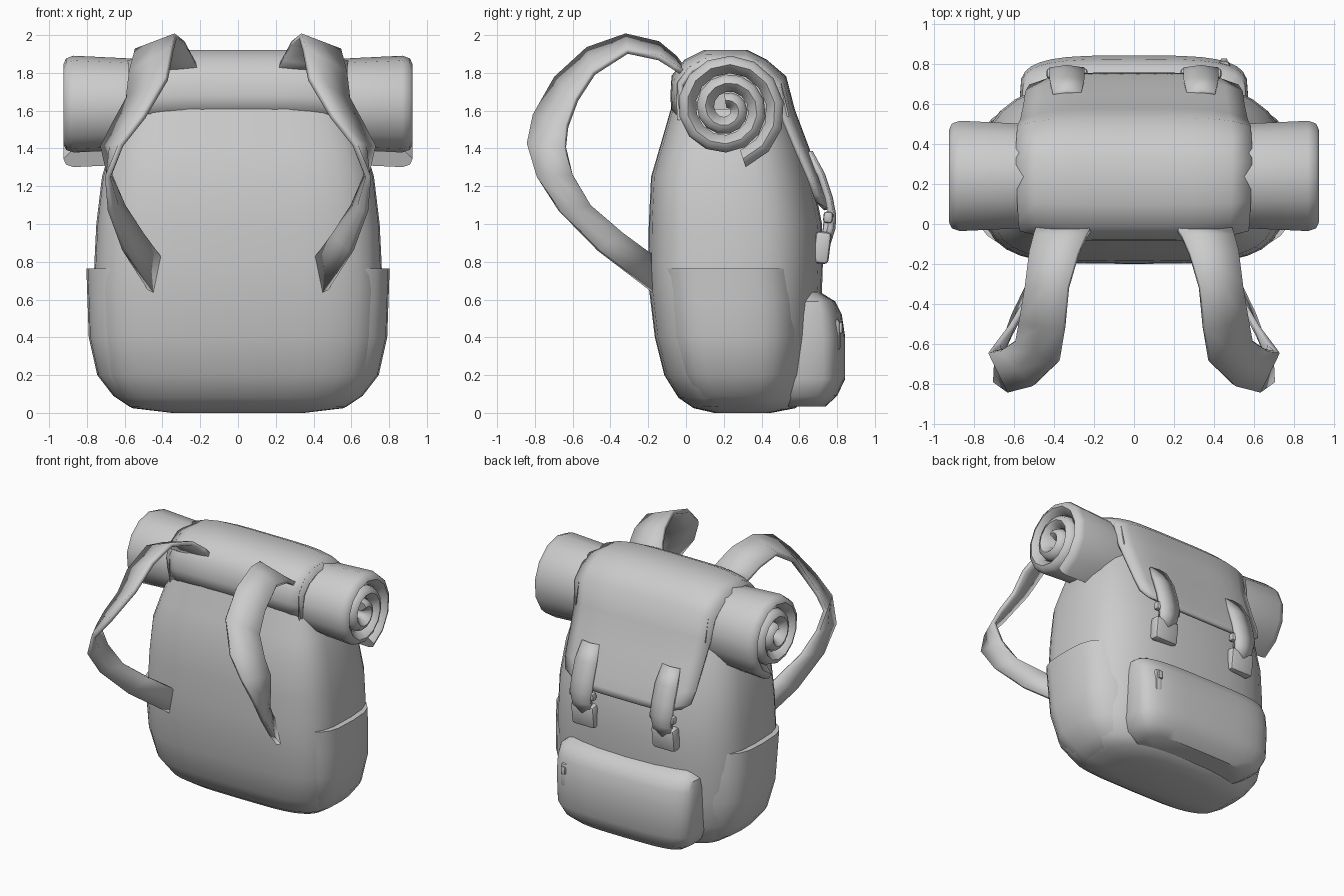
import bpy, bmesh, math
from mathutils import Vector

if "Cube" in bpy.data.objects:
    bpy.data.objects.remove(bpy.data.objects["Cube"])

canvas = bpy.data.materials.new("grey_canvas")
canvas.diffuse_color = (0.6, 0.6, 0.6, 1)
canvas.use_nodes = True
canvas.node_tree.nodes["Principled BSDF"].inputs["Base Color"].default_value = canvas.diffuse_color


def finish(name, bm, angle=40):
    bmesh.ops.recalc_face_normals(bm, faces=bm.faces[:])
    me = bpy.data.meshes.new(name)
    bm.to_mesh(me)
    bm.free()
    ob = bpy.data.objects.new(name, me)
    bpy.context.collection.objects.link(ob)
    me.materials.append(canvas)
    bpy.ops.object.select_all(action='DESELECT')
    ob.select_set(True)
    bpy.context.view_layer.objects.active = ob
    bpy.ops.object.shade_smooth_by_angle(angle=math.radians(angle))
    return ob


def skin(name, rings, closed=True, caps=True, angle=40):
    """Join successive rings of points into a surface."""
    bm = bmesh.new()
    rows = [[bm.verts.new(p) for p in r] for r in rings]
    n = len(rows[0])
    for a, b in zip(rows, rows[1:]):
        for i in range(n if closed else n - 1):
            j = (i + 1) % n
            bm.faces.new((a[i], a[j], b[j], b[i]))
    if closed and caps:
        bm.faces.new(rows[0])
        bm.faces.new(rows[-1])
    return finish(name, bm, angle)


def loft(name, rows, front=4.0, back=2.8, n=32, angle=40):
    """Rounded-box rings from rows of (z, y_min, y_max, half_width)."""
    rings = []
    for z, y0, y1, hw in rows:
        ring = []
        for i in range(n):
            t = 2 * math.pi * i / n
            c, s = math.cos(t), math.sin(t)
            e = 2 / (back if s > 0 else front)
            x = math.copysign(abs(c) ** e, c) * hw
            y = math.copysign(abs(s) ** e, s) * (y1 - y0) / 2 + (y0 + y1) / 2
            ring.append((x, y, z))
        rings.append(ring)
    return skin(name, rings, angle=angle)


def thicken(ob, t, offset=0):
    m = ob.modifiers.new("thickness", 'SOLIDIFY')
    m.thickness, m.offset = t, offset


def block(name, center, size, bevel, tilt=0):
    bm = bmesh.new()
    bmesh.ops.create_cube(bm, size=1)
    bmesh.ops.scale(bm, vec=size, verts=bm.verts[:])
    bmesh.ops.bevel(bm, geom=bm.edges[:], offset=bevel, segments=2,
                    profile=0.5, affect='EDGES')
    ob = finish(name, bm)
    ob.location = center
    ob.rotation_euler.x = tilt
    return ob


# Main bag body
loft("bag_body", [
    (0.0, 0.15, 0.45, 0.35), (0.025, 0.04, 0.58, 0.56), (0.08, -0.04, 0.63, 0.64),
    (0.2, -0.115, 0.67, 0.72), (0.4, -0.165, 0.7, 0.755), (0.65, -0.195, 0.72, 0.765),
    (0.8, -0.2, 0.725, 0.76), (1.0, -0.197, 0.72, 0.75), (1.25, -0.185, 0.67, 0.72),
    (1.42, -0.135, 0.62, 0.67), (1.61, -0.08, 0.55, 0.6)])

# Side pockets wrapping the lower body
loft("side_pockets", [
    (0.03, 0.04, 0.5, 0.57), (0.09, -0.01, 0.58, 0.66), (0.2, -0.08, 0.62, 0.745),
    (0.4, -0.13, 0.65, 0.79), (0.6, -0.15, 0.65, 0.797), (0.765, -0.16, 0.63, 0.803)],
    back=3.2)

# Large outer pocket
loft("outer_pocket", [
    (0.035, 0.5, 0.74, 0.44), (0.09, 0.46, 0.8, 0.52), (0.18, 0.45, 0.843, 0.56),
    (0.4, 0.45, 0.843, 0.57), (0.52, 0.45, 0.825, 0.57), (0.59, 0.47, 0.79, 0.56),
    (0.64, 0.5, 0.71, 0.5)], back=3.6)

# Top flap: profile rows of (y, z, half_width), edges curling inward
flap_rows = [(-0.065, 1.58, 0.55), (-0.07, 1.68, 0.56), (-0.065, 1.78, 0.57),
             (0.0, 1.86, 0.575), (0.1, 1.91, 0.58), (0.32, 1.91, 0.585),
             (0.42, 1.86, 0.585), (0.52, 1.775, 0.58), (0.565, 1.6, 0.565),
             (0.64, 1.4, 0.55), (0.705, 1.22, 0.54), (0.735, 1.12, 0.52),
             (0.745, 1.075, 0.45)]
hub = Vector((0, 0.25, 1.45))
flap = []
for y, z, hw in flap_rows:
    row = []
    for k in range(-6, 7):
        u = k / 6
        p = Vector((u * hw, y, z))
        inward = (Vector((0, hub.y, hub.z)) - Vector((0, y, z))).normalized()
        row.append(p + inward * 0.06 * abs(u) ** 5)
    flap.append(row)
thicken(skin("top_flap", flap, closed=False), 0.025)

# Flap ends, closing the space above the bag
for s, side in ((-1, "left"), (1, "right")):
    bm = bmesh.new()
    bm.faces.new([bm.verts.new((s * 0.54, y * 0.94 + 0.015, z - 0.03))
                  for y, z, hw in flap_rows[:9]])
    finish(side + "_flap_end", bm)

# Bedroll: spiral ribbon with rounded ends
roll = []
steps = 34
t0, t1 = math.radians(-72), math.radians(820)
for i in range(steps + 1):
    t = t0 + (t1 - t0) * i / steps
    ro = max(0.305 - 0.098 * t / (2 * math.pi), 0.05)
    ri = max(ro - 0.093, 0.004)
    rm = (ro + ri) / 2
    ring = []
    for x, r in ((-0.87, ro), (-0.91, ro * 0.7 + rm * 0.3), (-0.925, rm), (-0.88, ri),
                 (0.88, ri), (0.925, rm), (0.91, ro * 0.7 + rm * 0.3), (0.87, ro),
                 (0.56, ro - 0.015), (-0.56, ro - 0.015)):
        ring.append((x, 0.215 + r * math.cos(t), 1.61 + r * math.sin(t)))
    roll.append(ring)
skin("bedroll", roll, angle=60)

# Shoulder straps: twisting ribbons between an upper and a lower edge
edge_a = [(0.2, 0.0, 1.80), (0.24, -0.06, 1.88), (0.28, -0.15, 1.955), (0.33, -0.32, 1.995),
          (0.35, -0.52, 1.925), (0.38, -0.69, 1.77), (0.5, -0.805, 1.57),
          (0.62, -0.838, 1.42), (0.69, -0.79, 1.25), (0.675, -0.67, 1.07),
          (0.6, -0.46, 0.86), (0.46, -0.17, 0.64)]
edge_b = [(0.48, 0.0, 1.79), (0.5, -0.06, 1.83), (0.52, -0.14, 1.88), (0.54, -0.31, 1.915),
          (0.57, -0.49, 1.80), (0.585, -0.58, 1.66), (0.66, -0.63, 1.52),
          (0.715, -0.64, 1.41), (0.68, -0.60, 1.26), (0.61, -0.51, 1.10),
          (0.51, -0.34, 0.95), (0.405, -0.15, 0.81)]
for s, side in ((-1, "left"), (1, "right")):
    rows = []
    for a, b in zip(edge_a, edge_b):
        a, b = Vector(a), Vector(b)
        rows.append([Vector((s * p.x, p.y, p.z))
                     for p in (a.lerp(b, f) for f in (0, 0.5, 1))])
    thicken(skin(side + "_shoulder_strap", rows, closed=False, angle=60), 0.03)

# Flap buckles with webbing
for s, side in ((-1, "left"), (1, "right")):
    x = s * 0.335
    web = [(0.645, 1.38, 0.07), (0.71, 1.26, 0.085), (0.75, 1.14, 0.085),
           (0.768, 1.05, 0.085), (0.765, 0.98, 0.07), (0.74, 0.9, 0.07)]
    strap = skin(side + "_buckle_webbing",
                 [[(x - w, y, z), (x, y + 0.012, z), (x + w, y, z)] for y, z, w in web],
                 closed=False)
    thicken(strap, 0.03)
    block(side + "_buckle_bar", (x, 0.752, 1.035), (0.205, 0.05, 0.06), 0.015, -0.1)
    block(side + "_buckle_clip", (x, 0.745, 0.96), (0.13, 0.045, 0.14), 0.012, -0.1)
    block(side + "_buckle_base", (x, 0.72, 0.875), (0.19, 0.085, 0.17), 0.022, -0.12)

# Zipper pull on the outer pocket
block("zipper_pull", (0.45, 0.79, 0.41), (0.065, 0.055, 0.18), 0.025)
block("zipper_tab", (0.45, 0.818, 0.45), (0.035, 0.02, 0.06), 0.008)
